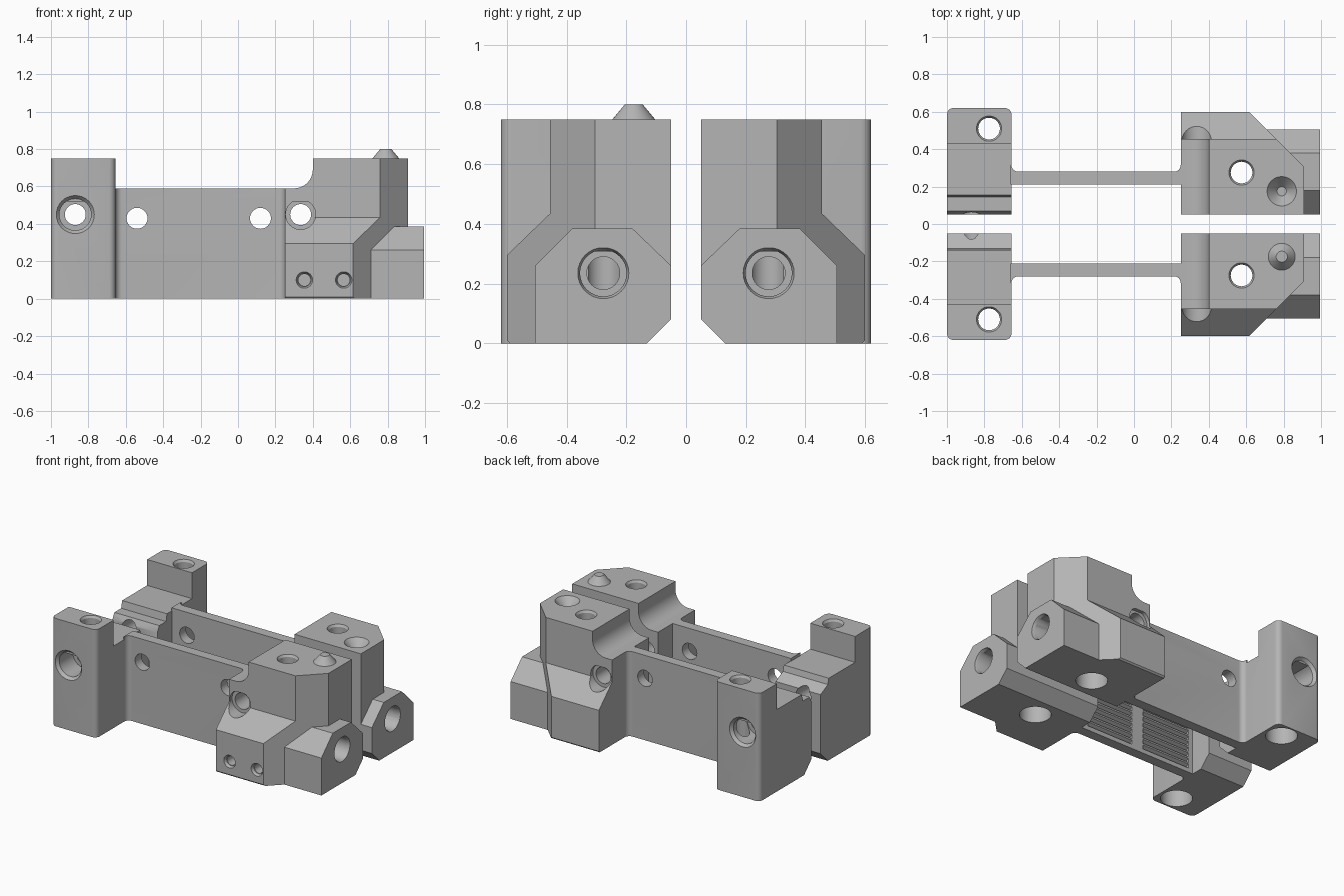
import bpy, bmesh, math
from mathutils import Vector

cube = bpy.data.objects.get("Cube")
if cube:
    bpy.data.objects.remove(cube, do_unlink=True)

grey = bpy.data.materials.new("plain_grey")
grey.use_nodes = True
COLOUR = (0.46, 0.46, 0.46, 1)
grey.diffuse_color = COLOUR
grey.node_tree.nodes["Principled BSDF"].inputs["Base Color"].default_value = COLOUR


def place(axis, u, v, w):
    """Point with plane coordinates u, v and distance w along the axis."""
    return {"x": (w, u, v), "y": (u, w, v), "z": (u, v, w)}[axis]


def loft(name, axis, ring_a, ring_b, a, b):
    """Solid between two outlines at distances a and b on the axis."""
    bm = bmesh.new()
    va = [bm.verts.new(place(axis, u, v, a)) for u, v in ring_a]
    vb = [bm.verts.new(place(axis, u, v, b)) for u, v in ring_b]
    bm.faces.new(va)
    bm.faces.new(vb)
    n = len(va)
    for i in range(n):
        j = (i + 1) % n
        bm.faces.new((va[i], va[j], vb[j], vb[i]))
    bmesh.ops.recalc_face_normals(bm, faces=bm.faces)
    mesh = bpy.data.meshes.new(name)
    bm.to_mesh(mesh)
    bm.free()
    mesh.materials.append(grey)
    obj = bpy.data.objects.new(name, mesh)
    bpy.context.collection.objects.link(obj)
    return obj


def prism(name, axis, outline, a, b):
    return loft(name, axis, outline, outline, a, b)


def arc(cx, cy, r, start, end, n=8):
    angles = [math.radians(start + (end - start) * i / n) for i in range(n + 1)]
    return [(cx + r * math.cos(t), cy + r * math.sin(t)) for t in angles]


def tube(name, axis, centre, a, b, r1, r2=None, flat=None):
    """Round solid or cone; flat trims its top to a level surface."""
    rings = [arc(*centre, r, 0, 360, 32)[:-1] for r in (r1, r2 or r1)]
    if flat:
        rings = [[(u, min(v, centre[1] + flat)) for u, v in ring] for ring in rings]
    return loft(name, axis, *rings, a, b)


def combine(target, other, operation="DIFFERENCE"):
    mod = target.modifiers.new("combine", "BOOLEAN")
    mod.operation, mod.solver, mod.object = operation, "EXACT", other
    bpy.context.view_layer.update()
    result = bpy.data.meshes.new_from_object(
        target.evaluated_get(bpy.context.evaluated_depsgraph_get()))
    target.modifiers.clear()
    target.data = result
    bpy.data.objects.remove(other, do_unlink=True)


def hole(target, axis, centre, a, b, r1, r2=None, flat=None):
    combine(target, tube("cutter", axis, centre, a, b, r1, r2, flat))


def round_edges(obj, rule, width, segments):
    bm = bmesh.new()
    bm.from_mesh(obj.data)
    edges = [e for e in bm.edges if rule(e.verts[0].co, e.verts[1].co)]
    bmesh.ops.bevel(bm, geom=edges, offset=width, segments=segments,
                    profile=0.5, affect="EDGES")
    bm.to_mesh(obj.data)
    bm.free()


def finish(obj, back):
    if back:
        bm = bmesh.new()
        bm.from_mesh(obj.data)
        bmesh.ops.scale(bm, vec=Vector((1, -1, 1)), verts=bm.verts)
        bmesh.ops.reverse_faces(bm, faces=bm.faces)
        bm.to_mesh(obj.data)
        bm.free()
    bpy.ops.object.select_all(action="DESELECT")
    obj.select_set(True)
    bpy.context.view_layer.objects.active = obj
    bpy.ops.object.shade_smooth_by_angle(angle=math.radians(30))


def vertical_bolt_hole(obj, x, y):
    hole(obj, "z", (x, y), -0.1, 0.9, 0.058)
    hole(obj, "z", (x, y), 0.735, 0.76, 0.058, 0.074)
    hole(obj, "z", (x, y), -0.1, 0.12, 0.1)


def end_post(side, back):
    # Tall corner post with a low ledge and a stepped inner lip
    if back:
        lip = [(-0.05, 0.48), (-0.07, 0.52), (-0.145, 0.52), (-0.155, 0.57)]
    else:
        lip = [(-0.05, 0.49), (-0.13, 0.53), (-0.14, 0.57)]
    section = [(-0.62, 0), (-0.13, 0), (-0.05, 0.08)] + lip + [
        (-0.43, 0.57), (-0.43, 0.75), (-0.62, 0.75)]
    post = prism(side + "_end_post", "x", section, -1, -0.655)
    round_edges(post, lambda p, q: p.y < -0.6 and q.y < -0.6
                and abs(p.z - q.z) > 0.5, 0.035, 5)
    vertical_bolt_hole(post, -0.775, -0.51)
    bolt = (-0.87, 0.45)
    hole(post, "y", bolt, -0.7, 0.1, 0.056)
    hole(post, "y", bolt, -0.7, -0.45, 0.085, flat=0.07)
    hole(post, "y", bolt, -0.63, -0.6, 0.11, 0.085)
    finish(post, back)


def web_wall(side, back):
    # Thin connecting wall with fillets on its outer face
    outline = [(-0.66, -0.21), (0.26, -0.21), (0.26, -0.315)]
    outline += arc(0.215, -0.315, 0.035, 0, 90)
    outline += arc(-0.62, -0.315, 0.035, 90, 180) + [(-0.66, -0.315)]
    wall = prism(side + "_web_wall", "z", outline, 0, 0.59)
    round_edges(wall, lambda p, q: min(p.z, q.z) > 0.58
                and max(p.y, q.y) < -0.279 and abs(p.x - q.x) > 0.5, 0.015, 3)
    for x in (-0.54, 0.12):
        hole(wall, "y", (x, 0.43), -0.4, 0, 0.056)
    # Horizontal grip grooves either side of a plain centre bar
    for x1, x2 in ((-0.62, -0.25), (-0.16, 0.2)):
        for i in range(8):
            z = 0.03 + 0.04 * i
            groove = [(-0.2, z - 0.005), (-0.2, z + 0.035), (-0.235, z + 0.015)]
            combine(wall, prism("cutter", "x", groove, x1, x2))
    finish(wall, back)


def clamp_block(side, back):
    # Tall block: sloped side section trimmed by a diagonal plan
    section = [(-0.6, 0.01), (-0.59, 0), (-0.13, 0), (-0.05, 0.08), (-0.05, 0.75),
               (-0.455, 0.75), (-0.455, 0.435), (-0.6, 0.295)]
    block = prism(side + "_clamp_block", "x", section, 0.25, 0.91)
    plan = [(0.2, 0), (0.2, -0.7), (0.515, -0.7), (0.91, -0.305), (0.95, -0.2), (0.95, 0)]
    combine(block, prism("trim", "z", plan, -0.1, 0.9), "INTERSECT")
    # Side boss with cut corners
    boss = [(-0.505, 0), (-0.13, 0), (-0.05, 0.08), (-0.05, 0.26),
            (-0.18, 0.385), (-0.38, 0.385), (-0.505, 0.26)]
    combine(block, prism("boss", "x", boss, 0.5, 0.995), "UNION")
    # Lowered shoulder with a curved rise
    notch = [(0.2, 0.8), (0.2, 0.59)] + arc(0.3, 0.69, 0.1, -90, 0) + [(0.4, 0.8)]
    combine(block, prism("cutter", "y", notch, -0.7, 0.1))
    vertical_bolt_hole(block, 0.575, -0.275)
    # Cross bolt seat and bore
    hole(block, "y", (0.335, 0.45), -0.7, 0.1, 0.056)
    hole(block, "y", (0.335, 0.45), -0.7, -0.43, 0.08, flat=0.07)
    # Bore in the boss end
    hole(block, "x", (-0.277, 0.235), 0.84, 1.1, 0.078, flat=0.072)
    hole(block, "x", (-0.277, 0.235), 0.975, 1.0, 0.076, 0.088, flat=0.086)
    hole(block, "x", (-0.277, 0.235), 0.6, 0.9, 0.055)
    if back:
        hole(block, "z", (0.79, -0.175), 0.69, 0.755, 0.025, 0.083)
    else:
        for x in (0.355, 0.565):
            hole(block, "y", (x, 0.1), -0.7, -0.45, 0.032)
            hole(block, "y", (x, 0.1), -0.61, -0.58, 0.048, 0.036)
        pin = tube("locating_pin", "z", (0.79, -0.175), 0.74, 0.8, 0.08, 0.03)
        finish(pin, False)
    finish(block, back)


for side, back in (("front", False), ("back", True)):
    end_post(side, back)
    web_wall(side, back)
    clamp_block(side, back)
